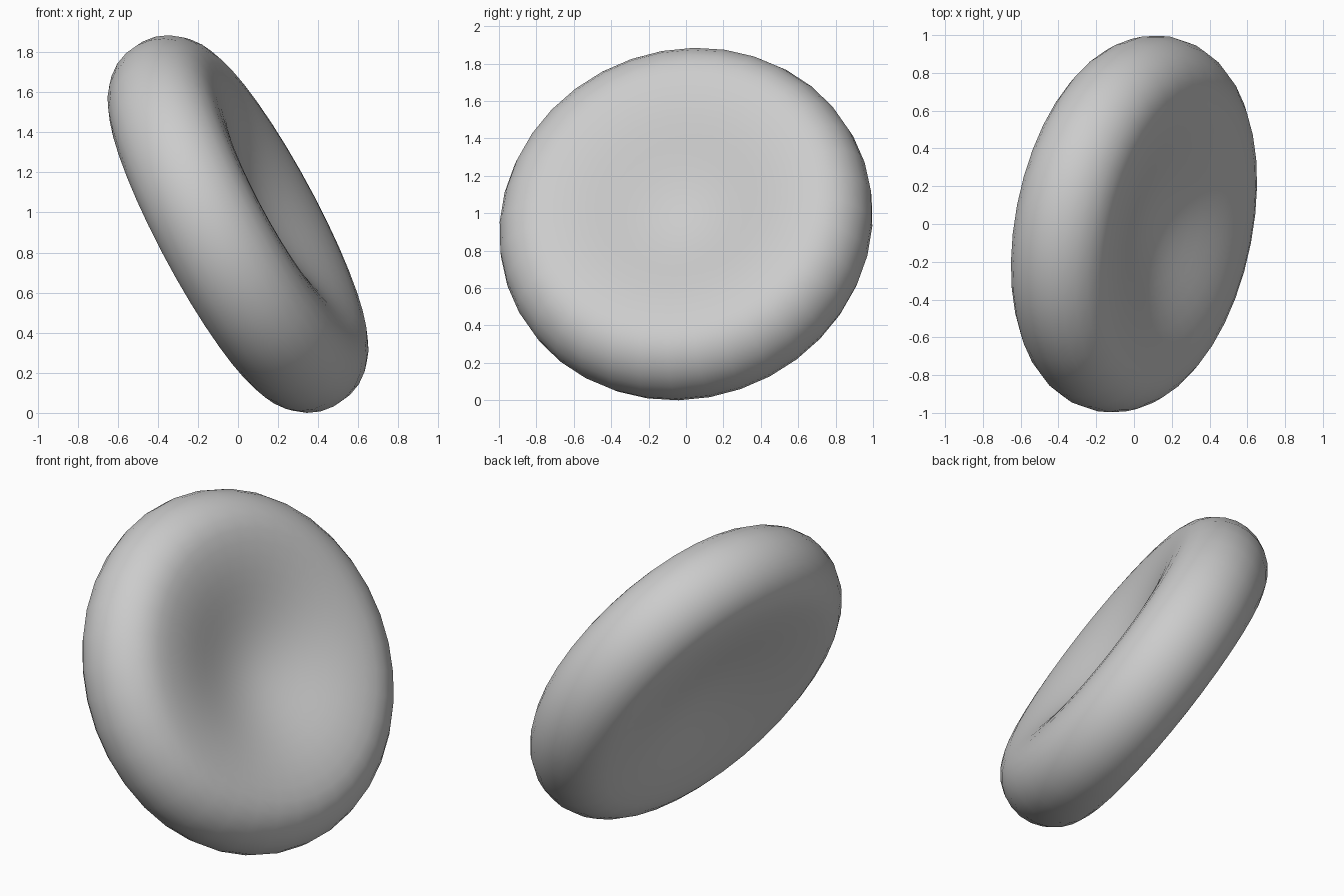
import bpy, bmesh
from math import pi, sin, cos
from mathutils import Vector, Matrix

cube = bpy.data.objects.get("Cube")
if cube:
    bpy.data.objects.remove(cube, do_unlink=True)

SEGMENTS = 36
RIM_RADIUS, RIM_WIDTH = 0.755, 0.255
OVAL = 1.02
TOP, TOP_CENTRE = 0.27, 0.11
BOTTOM, BOTTOM_CENTRE = -0.27, -0.18
FACING = Vector((0.866, -0.176, 0.467)).normalized()


def dish(centre, crest, t):
    """Smooth swell from the middle of a dimple (t=0) to the rim crest (t=1)."""
    return centre + (crest - centre) * (1 - cos(pi * t)) / 2


# Half cross-section: deep dimple, rounded rim, shallow dimple
profile = [(RIM_RADIUS * i / 10, dish(TOP_CENTRE, TOP, i / 10)) for i in range(10)]
middle, half = (TOP + BOTTOM) / 2, (TOP - BOTTOM) / 2
for i in range(13):
    a = pi / 2 - pi * i / 12
    profile.append((RIM_RADIUS + RIM_WIDTH * cos(a), middle + half * sin(a)))
profile += [(RIM_RADIUS * i / 10, dish(BOTTOM_CENTRE, BOTTOM, i / 10)) for i in range(9, -1, -1)]

# Spin the cross-section into a slightly oval disc
bm = bmesh.new()
verts = [bm.verts.new((r, 0, h)) for r, h in profile]
edges = [bm.edges.new(pair) for pair in zip(verts, verts[1:])]
bmesh.ops.spin(bm, geom=verts + edges, cent=(0, 0, 0), axis=(0, 0, 1),
               angle=2 * pi, steps=SEGMENTS, use_merge=False)
bmesh.ops.remove_doubles(bm, verts=bm.verts[:], dist=0.0005)
bmesh.ops.recalc_face_normals(bm, faces=bm.faces[:])
bmesh.ops.scale(bm, vec=(OVAL, 1, 1), verts=bm.verts[:])

# Lean the disc, then stand it on the ground, centred
turn = Vector((0, 0, 1)).rotation_difference(FACING).to_matrix()
bmesh.ops.transform(bm, matrix=turn.to_4x4(), verts=bm.verts[:])
low = Vector([min(v.co[k] for v in bm.verts) for k in range(3)])
high = Vector([max(v.co[k] for v in bm.verts) for k in range(3)])
base = (low + high) / 2
base.z = low.z
bmesh.ops.transform(bm, matrix=Matrix.Translation(-base), verts=bm.verts[:])

mesh = bpy.data.meshes.new("dimpled_disc")
bm.to_mesh(mesh)
bm.free()
disc = bpy.data.objects.new("dimpled_disc", mesh)
bpy.context.collection.objects.link(disc)

# Plain grey surface
grey = bpy.data.materials.new("light_grey")
grey.use_nodes = True
colour = (0.6, 0.6, 0.6, 1)
grey.diffuse_color = colour
grey.node_tree.nodes["Principled BSDF"].inputs["Base Color"].default_value = colour
mesh.materials.append(grey)

bpy.context.view_layer.objects.active = disc
disc.select_set(True)
bpy.ops.object.shade_smooth()
